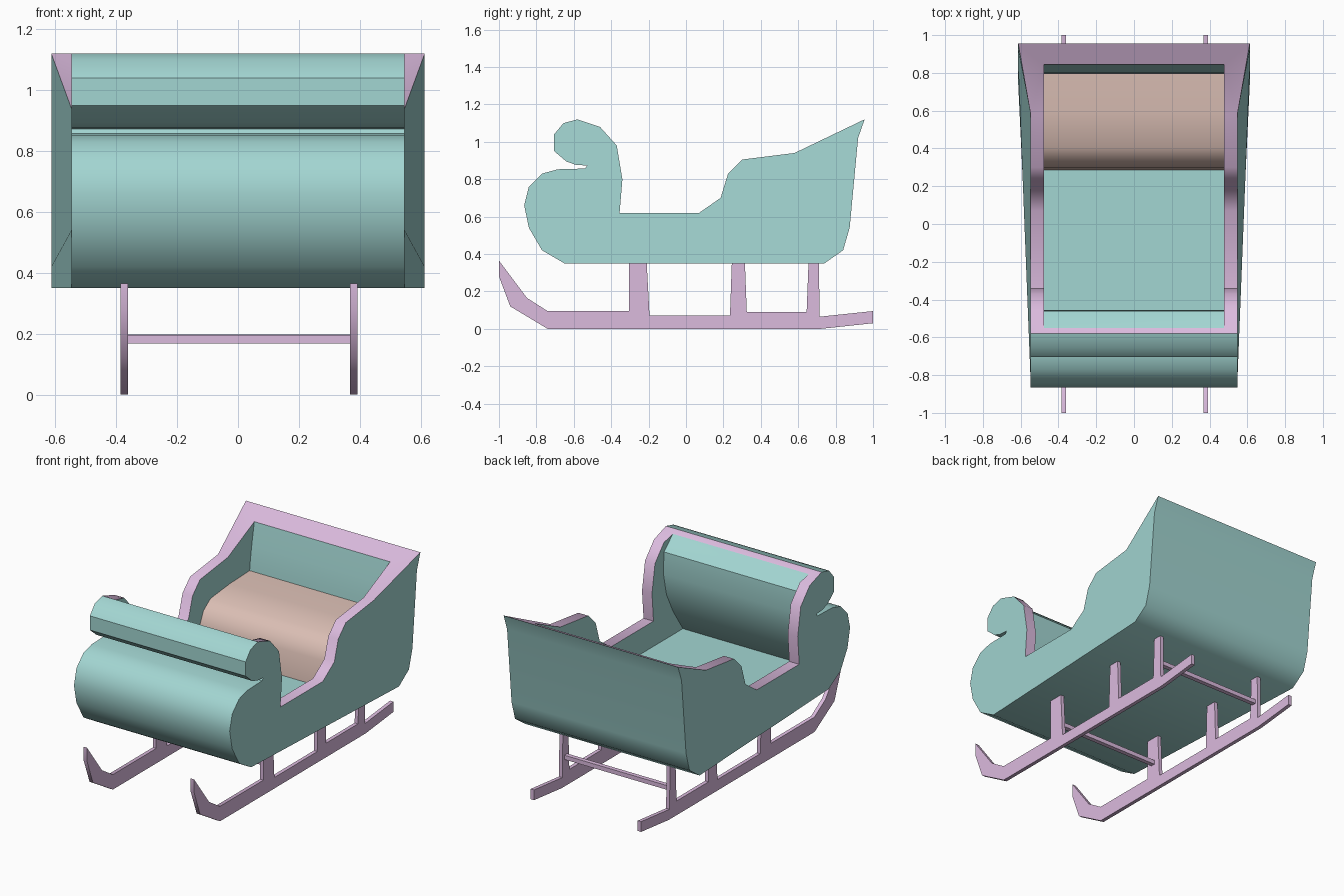
import bpy, bmesh, math

cube = bpy.data.objects.get("Cube")
if cube:
    bpy.data.objects.remove(cube, do_unlink=True)


def material(name, color):
    m = bpy.data.materials.new(name)
    m.use_nodes = True
    m.diffuse_color = (*color, 1)
    m.node_tree.nodes["Principled BSDF"].inputs["Base Color"].default_value = (*color, 1)
    return m


teal = material("teal paint", (0.365, 0.67, 0.645))
lilac = material("lilac trim", (0.71, 0.495, 0.73))
cushion = material("rose cushion", (0.71, 0.52, 0.46))


def finish(name, bm, mats, angle, fix_normals=True):
    if fix_normals:
        bmesh.ops.recalc_face_normals(bm, faces=bm.faces)
    mesh = bpy.data.meshes.new(name)
    bm.to_mesh(mesh)
    bm.free()
    for m in mats:
        mesh.materials.append(m)
    ob = bpy.data.objects.new(name, mesh)
    bpy.context.collection.objects.link(ob)
    bpy.ops.object.select_all(action="DESELECT")
    ob.select_set(True)
    bpy.context.view_layer.objects.active = ob
    bpy.ops.object.shade_smooth_by_angle(angle=math.radians(angle))


def pair(bm, points, half_width):
    """Left and right vertex rows along a (y, z) side profile."""
    return [[bm.verts.new((s * half_width(y), y, z)) for y, z in points] for s in (-1, 1)]


def strip(bm, a, b, mat=0):
    for i in range(len(a) - 1):
        bm.faces.new((a[i], b[i], b[i + 1], a[i + 1])).material_index = mat


# Side profiles as (y, z)
rim = [(-.58, 1.12), (-.46, 1.08), (-.37, .98), (-.34, .80), (-.355, .62), (.07, .62),
       (.185, .70), (.225, .83), (.30, .905), (.58, .94), (.955, 1.12)]
shell = [(.92, 1.02), (.875, .54), (.84, .42), (.74, .35),               # back and floor
         (-.65, .35), (-.77, .42), (-.84, .54), (-.865, .66), (-.84, .76), (-.77, .83),
         (-.685, .853), (-.54, .857), (-.528, .873), (-.59, .877), (-.64, .895),
         (-.705, .95), (-.705, 1.04), (-.655, 1.10)]                      # roll and curl
lining = [(-.46, 1.02), (-.455, .88), (-.485, .74), (-.55, .61), (-.65, .46),
          (.785, .46), (.80, .80), (.82, .93)]
inner_rim = [(-.55, 1.10)] + rim[1:-1] + [(.845, 1.065)]


# Body: outer shell, trimmed rim and inner lining as one closed mesh
def outer_width(y):
    return 0.613 if y > 0.7 else 0.547


def inner_width(y):
    return 0.477


bm = bmesh.new()
rims = pair(bm, rim, outer_width)
shells = pair(bm, shell, outer_width)
inners = pair(bm, inner_rim, inner_width)
linings = pair(bm, lining, inner_width)

skins = [[r[-1]] + s + [r[0]] for r, s in zip(rims, shells)]
beds = [[r[0]] + s + [r[-1]] for r, s in zip(inners, linings)]
strip(bm, *skins)
strip(bm, *beds)
for r, s, i, l in zip(rims, shells, inners, linings):
    bm.faces.new(r + s)
    bm.faces.new(i + l[::-1])
    strip(bm, r, i, 1)
for end in (0, -1):
    strip(bm, (rims[0][end], rims[1][end]), (inners[0][end], inners[1][end]), 1)
finish("sleigh_body", bm, (teal, lilac), 39)

# Seat cushion: upright front, rounded edge, nearly flat top
bm = bmesh.new()
seat = [(.285, .46), (.30, .62), (.335, .695), (.405, .745), (.60, .765), (.798, .772)]
strip(bm, *pair(bm, seat, inner_width))
finish("seat", bm, (cushion,), 50, fix_normals=False)

# Runners with their legs, cut from one flat outline
runner = [(-.74, 0), (.72, 0), (1, .03), (1, .095), (.715, .065),
          (.71, .352), (.655, .352), (.645, .09), (.325, .09),
          (.315, .352), (.245, .352), (.235, .07), (-.195, .07),
          (-.21, .352), (-.305, .352), (-.305, .095), (-.74, .095),
          (-.85, .165), (-1, .365), (-1, .28), (-.94, .12)]
for side, x in (("right", -.373), ("left", .38)):
    bm = bmesh.new()
    a = [bm.verts.new((x - .012, y, z)) for y, z in runner]
    b = [bm.verts.new((x + .012, y, z)) for y, z in runner]
    bm.faces.new(a)
    bm.faces.new(b)
    strip(bm, a + a[:1], b + b[:1])
    finish(side + "_runner", bm, (lilac,), 40)

# Crossbars between the front and rear legs
for name, y, z in (("front", -.255, .181), ("rear", .68, .185)):
    bpy.ops.mesh.primitive_cube_add(size=1, location=(0, y, z))
    bar = bpy.context.object
    bar.name = name + "_crossbar"
    bar.scale = (.74, .028, .027)
    bar.data.materials.append(lilac)
